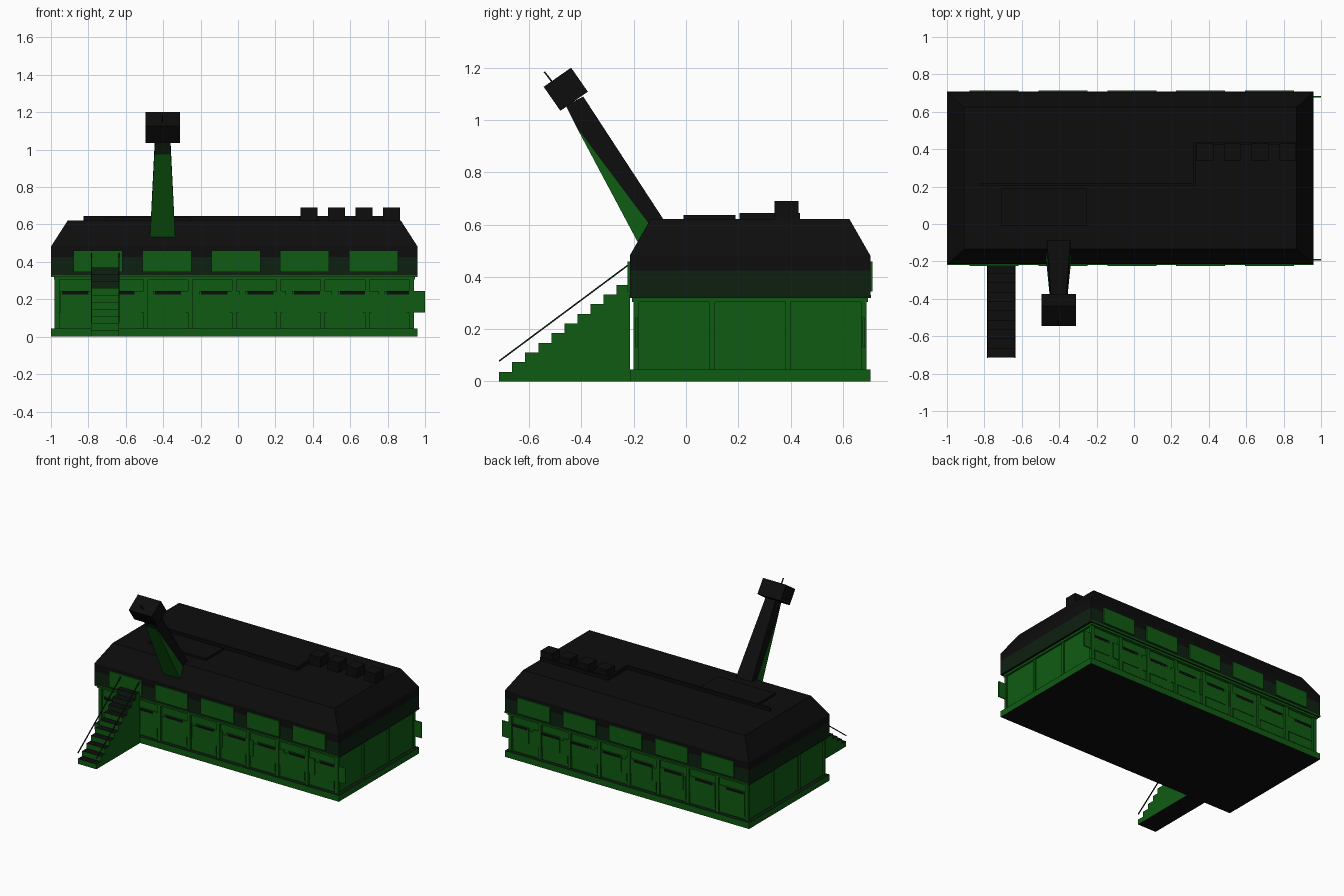
import bpy, math
from mathutils import Vector

if "Cube" in bpy.data.objects:
    bpy.data.objects.remove(bpy.data.objects["Cube"])


def material(name, rgb):
    m = bpy.data.materials.new(name)
    m.diffuse_color = (*rgb, 1)
    m.use_nodes = True
    m.node_tree.nodes["Principled BSDF"].inputs["Base Color"].default_value = m.diffuse_color
    return m


GREEN = material("green", (0.005, 0.105, 0.006))
DARK = material("dark green", (0.004, 0.0145, 0.005))
BLACK = material("black", (0.004, 0.004, 0.004))
MATS = [GREEN, DARK, BLACK]
CX, CY = -0.02, 0.245   # centre of the building


def build(name, verts, faces, rule):
    """Mesh object; rule is a material index or a function of a face."""
    me = bpy.data.meshes.new(name)
    me.from_pydata(verts, [], faces)
    for m in MATS:
        me.materials.append(m)
    for p in me.polygons:
        p.material_index = rule(p) if callable(rule) else rule
    ob = bpy.data.objects.new(name, me)
    bpy.context.collection.objects.link(ob)
    return ob


def box(name, x0, x1, y0, y1, z0, z1, rule=0):
    v = [(x, y, z) for z in (z0, z1) for x, y in ((x0, y0), (x1, y0), (x1, y1), (x0, y1))]
    f = [(3, 2, 1, 0), (4, 5, 6, 7)] + [(i, (i + 1) % 4, (i + 1) % 4 + 4, i + 4) for i in range(4)]
    return build(name, v, f, rule)


def rings(name, levels, rule):
    """Stack of rectangles around the building centre: (half x, half y, z)."""
    v, f = [], []
    for hx, hy, z in levels:
        v += [(CX + sx * hx, CY + sy * hy, z) for sx, sy in ((-1, -1), (1, -1), (1, 1), (-1, 1))]
    n = len(levels)
    for k in range(n - 1):
        for i in range(4):
            j = (i + 1) % 4
            f.append((4 * k + i, 4 * k + j, 4 * k + 4 + j, 4 * k + 4 + i))
    f += [(3, 2, 1, 0), tuple(range(4 * n - 4, 4 * n))]
    return build(name, v, f, rule)


def slab(name, pts, rule):
    """Side profile of (y, z, x0, x1) points joined across x."""
    n = len(pts)
    v = [(p[2], p[0], p[1]) for p in pts] + [(p[3], p[0], p[1]) for p in pts]
    f = [tuple(range(n - 1, -1, -1)), tuple(range(n, 2 * n))]
    f += [(i, (i + 1) % n, (i + 1) % n + n, i + n) for i in range(n)]
    ob = build(name, v, f, 0)
    import bmesh
    bm = bmesh.new()
    bm.from_mesh(ob.data)
    bmesh.ops.recalc_face_normals(bm, faces=bm.faces)
    bm.to_mesh(ob.data)
    bm.free()
    for p in ob.data.polygons:
        p.material_index = rule(p) if callable(rule) else rule
    return ob


def bar(name, a, b, r, mat):
    a, b = Vector(a), Vector(b)
    ob = box(name, -r, r, -r, r, 0, (b - a).length, mat)
    ob.location = a
    ob.rotation_euler = (b - a).to_track_quat('Z', 'Y').to_euler()
    return ob


def plinth_rule(p):
    return 2 if p.normal.z < -0.5 else 1 if p.normal.z > 0.5 else 0


def roof_rule(p):
    return 1 if abs(p.normal.z) < 0.1 and p.center.z < 0.42 else 2


# Body: base, walls, cornice and chamfered roof
box("base", CX - 0.98, CX + 0.98, CY - 0.46, CY + 0.46, 0, 0.045, plinth_rule)
box("walls", CX - 0.95, CX + 0.95, CY - 0.43, CY + 0.43, 0.045, 0.32)
box("cornice", CX - 0.965, CX + 0.965, CY - 0.452, CY + 0.452, 0.305, 0.32)
rings("roof", [(0.98, 0.46, 0.32), (0.98, 0.46, 0.425), (0.98, 0.46, 0.482), (0.89, 0.38, 0.622)], roof_rule)

# Wall columns on the four sides
for i in range(9):
    x = -0.967 + i * 0.2368
    for s in (-1, 1):
        y = CY + s * 0.4375
        box("long_side_column", x - 0.012, x + 0.012, y - 0.0075, y + 0.0075, 0.045, 0.31)
for i in range(4):
    y = -0.19 + i * 0.29
    for s in (-1, 1):
        x = CX + s * 0.955
        box("end_column", x - 0.006, x + 0.006, y - 0.01, y + 0.01, 0.045, 0.31)

for s in (-1, 1):
    # Lower windows, with sill panels and dark heads; the last overhangs the corner
    for i in range(8):
        x = -0.95 + i * 0.2477
        y = CY + s * 0.435
        box("window_panel", x, x + 0.215, y - 0.004, y + 0.004, 0.13, 0.245)
        y = CY + s * 0.4395
        box("window_head", x + 0.01, x + 0.15, y - 0.001, y + 0.001, 0.226, 0.243, 2)
    for i in range(8):
        x = -0.945 + i * 0.2368
        y = CY + s * 0.432
        box("bay_panel", x, x + 0.19, y - 0.003, y + 0.003, 0.065, 0.225)
    # Upper window plates
    for i in range(5):
        x = -0.88 + i * 0.3685
        y = CY + s * 0.464
        box("upper_window", x, x + 0.262, y - 0.0045, y + 0.0045, 0.345, 0.46)
    box("lower_trim", CX - 0.98, CX + 0.98, CY + s * 0.461 - 0.002, CY + s * 0.461 + 0.002, 0.32, 0.331)

# Solid staircase with thin rails
prof = []
for i in range(10):
    prof += [(-0.715 + i * 0.05, i * 0.037), (-0.715 + i * 0.05, (i + 1) * 0.037)]
prof += [(-0.215, 0.37), (-0.215, 0)]


def stair_rule(p):
    if abs(p.normal.z) > 0.5:
        return 2
    return 1 if p.normal.y < -0.5 and p.center.z > 0.25 else 0


slab("stairs", [(y, z, -0.785, -0.635) for y, z in prof], stair_rule)
for x in (-0.784, -0.636):
    bar("stair_rail", (x, -0.715, 0.078), (x, -0.215, 0.45), 0.003, 1)


# Leaning tapered arm: black back beam and green front wedge
def arm_pt(y, z):
    h = 0.068 + (0.04 - 0.068) * min(1, max(0, (z - 0.53) / 0.52))
    return (y, z, -0.403 - h, -0.403 + h)


slab("arm_beam", [arm_pt(*p) for p in
     ((-0.06, 0.58), (-0.393, 1.09), (-0.46, 1.055), (-0.42, 0.975), (-0.125, 0.58))],
     lambda p: 1 if p.normal.y < -0.5 and p.center.z > 0.9 else 2)
slab("arm_wedge", [arm_pt(*p) for p in
     ((-0.125, 0.58), (-0.42, 0.975), (-0.183, 0.53), (-0.12, 0.53))], 0)

# Tilted head and its small aerial
head = box("arm_head", -0.0925, 0.0925, -0.064, 0.064, -0.056, 0.056, 2)
head.location = (-0.403, -0.46, 1.118)
head.rotation_euler = (math.atan2(0.073, 0.105), 0, 0)
bar("aerial", (-0.403, -0.50, 1.13), (-0.403, -0.542, 1.185), 0.003, 2)

# Roof equipment: flat hatch, pipe run and four vents
box("roof_hatch", -0.71, -0.25, -0.01, 0.19, 0.62, 0.636, 2)
run = [(-0.82, 0.212), (0.325, 0.212), (0.325, 0.43), (0.86, 0.43)]
for (xa, ya), (xb, yb) in zip(run, run[1:]):
    box("roof_pipe", xa - 0.007, xb + 0.007, ya - 0.007, yb + 0.007, 0.62, 0.645, 2)
for i in range(4):
    x = 0.335 + i * 0.147
    box("roof_vent", x, x + 0.09, 0.338, 0.43, 0.62, 0.69, 2)
